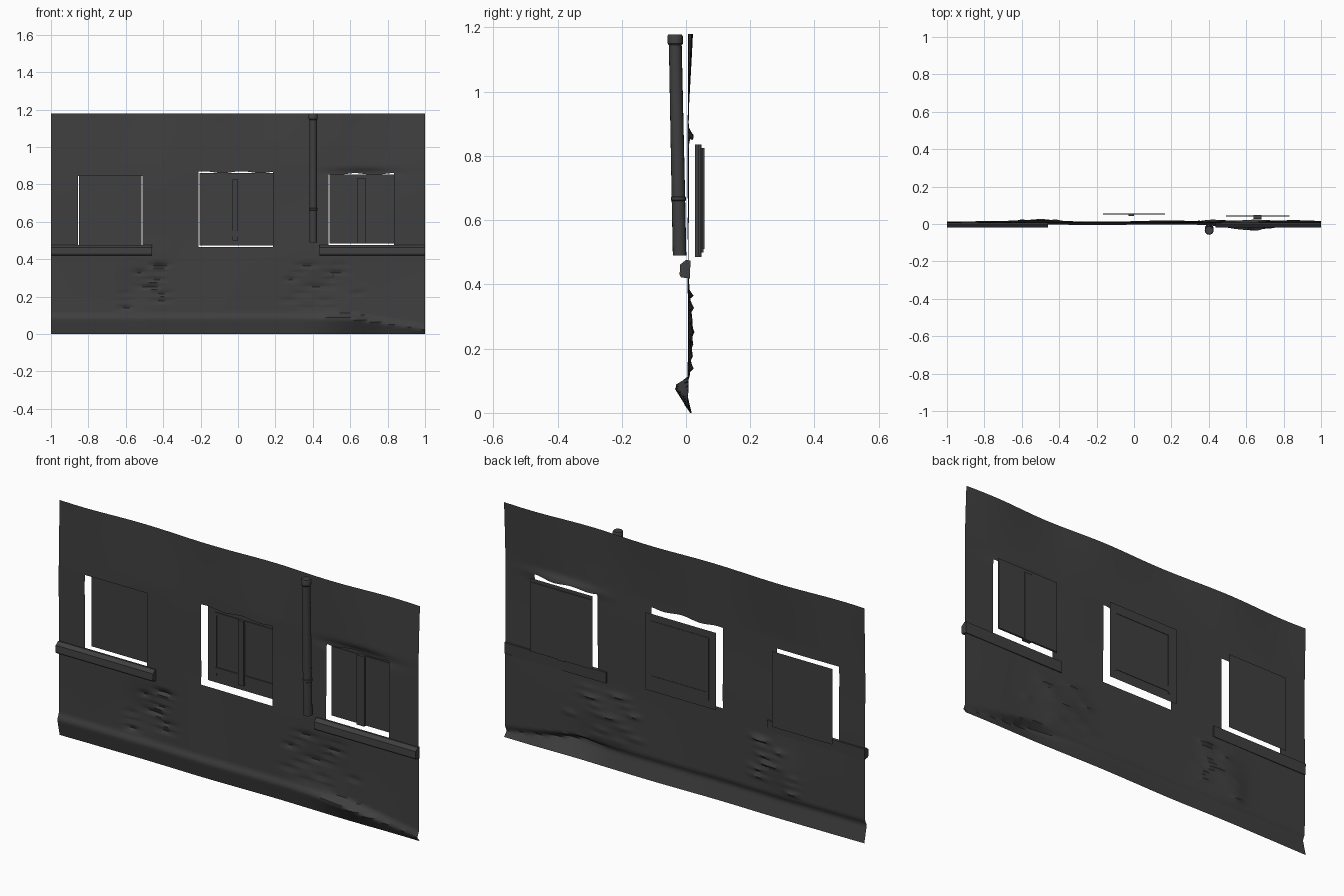
import bpy, bmesh, math, random
from mathutils import Vector, noise

random.seed(4)
cube = bpy.data.objects.get("Cube")
if cube:
    bpy.data.objects.remove(cube)


def material(name, rgb):
    m = bpy.data.materials.new(name)
    m.use_nodes = True
    m.diffuse_color = (*rgb, 1)
    m.node_tree.nodes["Principled BSDF"].inputs["Base Color"].default_value = (*rgb, 1)
    return m


GREY = material("dark_grey", (0.05, 0.05, 0.05))


def finish(bm, name, smooth=None):
    me = bpy.data.meshes.new(name)
    bm.to_mesh(me)
    bm.free()
    ob = bpy.data.objects.new(name, me)
    bpy.context.scene.collection.objects.link(ob)
    me.materials.append(GREY)
    if smooth:
        bpy.ops.object.select_all(action='DESELECT')
        ob.select_set(True)
        bpy.context.view_layer.objects.active = ob
        bpy.ops.object.shade_smooth_by_angle(angle=math.radians(smooth))
    return ob


def box(name, x0, x1, y0, y1, z0, z1):
    bm = bmesh.new()
    bmesh.ops.create_cube(bm, size=1)
    for v in bm.verts:
        v.co = ((x0 + x1) / 2 + v.co.x * (x1 - x0),
                (y0 + y1) / 2 + v.co.y * (y1 - y0),
                (z0 + z1) / 2 + v.co.z * (z1 - z0))
    return finish(bm, name)


def pane(name, x0, x1, y, z0, z1):
    bm = bmesh.new()
    bm.faces.new([bm.verts.new(p) for p in
                  ((x0, y, z0), (x1, y, z0), (x1, y, z1), (x0, y, z1))])
    return finish(bm, name)


# Wall sheet: grid lines run exactly along the window openings
HEIGHT = 1.18
OPENINGS = [(-0.855, -0.51, 0.465, 0.845),
            (-0.21, 0.187, 0.465, 0.865),
            (0.485, 0.835, 0.475, 0.855)]


def grid_lines(start, end, fixed, step):
    stops = sorted({start, end, *fixed})
    lines = [start]
    for a, b in zip(stops, stops[1:]):
        n = max(1, round((b - a) / step))
        lines += [a + (b - a) * i / n for i in range(1, n + 1)]
    return lines


def bump(x, centre, width):
    return math.exp(-((x - centre) / width) ** 2)


# Broken brick patches: short horizontal chips with sharp lower edges
CHIPS = []
for centre, half in ((-0.52, 0.13), (0.45, 0.19)):
    for row in range(7):
        for _ in range(2):
            CHIPS.append((centre + random.uniform(-half, half), 0.13 + 0.038 * row,
                          random.uniform(0.03, 0.06), random.uniform(0.006, 0.013)))


def wall_depth(x, z):
    y = 0.007 + 0.005 * noise.noise(Vector((x * 2.5, 0, z * 2)))
    y += 0.006 * max(0, z - 0.9) / 0.28 * (1 + math.sin(9 * x))
    # swelling plinth that sinks towards the right end
    lip = 0.085 - 0.06 * max(0, (x - 0.6) / 0.4)
    out = 0.012 + 0.03 * bump(x, 0.62, 0.16)
    if z < lip:
        y += 0.008 * (1 - z / lip) - out * z / lip
    else:
        y -= out * max(0, 1 - (z - lip) / 0.025)
    # eroded hollows and chips
    y += 0.012 * bump(x, -0.55, 0.09) * bump(z, 0.25, 0.11)
    y += 0.012 * bump(x, 0.45, 0.15) * bump(z, 0.25, 0.11)
    for cx, cz, w, d in CHIPS:
        if abs(x - cx) < 2 * w and 0 <= z - cz < 0.03:
            y += d * bump(x, cx, w) * (1 - (z - cz) / 0.03)
    # damaged lintel over the right window
    y += 0.018 * bump(x, 0.66, 0.16) * bump(z, 0.86, 0.02)
    return min(y, 0.034)


xs = grid_lines(-1, 1, [v for o in OPENINGS for v in o[:2]], 0.0125)
zs = grid_lines(0, HEIGHT, [v for o in OPENINGS for v in o[2:]], 0.0125)
bm = bmesh.new()
verts = [[bm.verts.new((x, wall_depth(x, z), z)) for x in xs] for z in zs]
for j in range(len(zs) - 1):
    for i in range(len(xs) - 1):
        cx, cz = (xs[i] + xs[i + 1]) / 2, (zs[j] + zs[j + 1]) / 2
        if not any(a < cx < b and c < cz < d for a, b, c, d in OPENINGS):
            bm.faces.new((verts[j][i], verts[j][i + 1], verts[j + 1][i + 1], verts[j + 1][i]))
bmesh.ops.delete(bm, geom=[v for v in bm.verts if not v.link_faces], context='VERTS')
# ragged edge on the lintels of the middle and right windows
for v in bm.verts:
    for a, b, c, d in OPENINGS[1:]:
        if a < v.co.x < b and abs(v.co.z - d) < 0.001:
            v.co.z += 0.005 * math.sin(31 * v.co.x + 1)
finish(bm, "wall", 45)

# Window panes set behind the openings
pane("left_window_pane", -0.85, -0.515, 0.052, 0.47, 0.85)
pane("middle_window_pane", -0.205, 0.187, 0.055, 0.472, 0.86)
pane("right_window_pane", 0.49, 0.835, 0.042, 0.485, 0.853)

# Middle window sash bars
box("middle_window_mullion", -0.03, 0.0, 0.042, 0.055, 0.50, 0.825)
box("middle_window_lower_rail", -0.165, 0.165, 0.05, 0.057, 0.52, 0.55)
for side, x in (("right", -0.165), ("left", 0.155)):
    box("middle_window_stile_" + side, x, x + 0.01, 0.051, 0.057, 0.51, 0.82)
box("middle_window_top_rail", -0.165, 0.165, 0.051, 0.057, 0.812, 0.825)

# Right window mullion and sashes
box("right_window_mullion", 0.64, 0.682, 0.028, 0.048, 0.485, 0.835)
for side, x0, x1 in (("right", 0.492, 0.64), ("left", 0.682, 0.832)):
    box("right_window_sash_" + side, x0, x1, 0.039, 0.045, 0.49, 0.835)


# Window ledges with a chamfered profile
def ledge(name, x0, x1):
    profile = [(0.012, 0.418), (-0.016, 0.422), (-0.02, 0.43),
               (-0.018, 0.462), (0.0, 0.476), (0.014, 0.474)]
    bm = bmesh.new()
    ends = [[bm.verts.new((x, y, z)) for y, z in profile] for x in (x0, x1)]
    bm.faces.new(ends[0])
    bm.faces.new(ends[1])
    for i in range(len(profile)):
        k = (i + 1) % len(profile)
        bm.faces.new((ends[0][i], ends[0][k], ends[1][k], ends[1][i]))
    bmesh.ops.recalc_face_normals(bm, faces=bm.faces)
    finish(bm, name)


ledge("left_window_ledge", -1, -0.46)
ledge("right_window_ledge", 0.435, 1)

# Drainpipe: turned profile leaning slightly forward at the top
PIPE = [(0.021, 0.49), (0.021, 0.66), (0.023, 0.662), (0.023, 0.672), (0.021, 0.674),
        (0.020, 1.145), (0.024, 1.15), (0.024, 1.172), (0.021, HEIGHT - 0.002)]
SIDES = 16
bm = bmesh.new()
rings = []
for r, z in PIPE:
    lean = -0.02 - 0.014 * (z - 0.49) / 0.69
    rings.append([bm.verts.new((0.402 + r * math.cos(t), lean + r * math.sin(t), z))
                  for t in (2 * math.pi * s / SIDES for s in range(SIDES))])
for low, high in zip(rings, rings[1:]):
    for s in range(SIDES):
        k = (s + 1) % SIDES
        bm.faces.new((low[s], low[k], high[k], high[s]))
bm.faces.new(rings[0][::-1])
bm.faces.new(rings[-1])
finish(bm, "drainpipe", 35)
